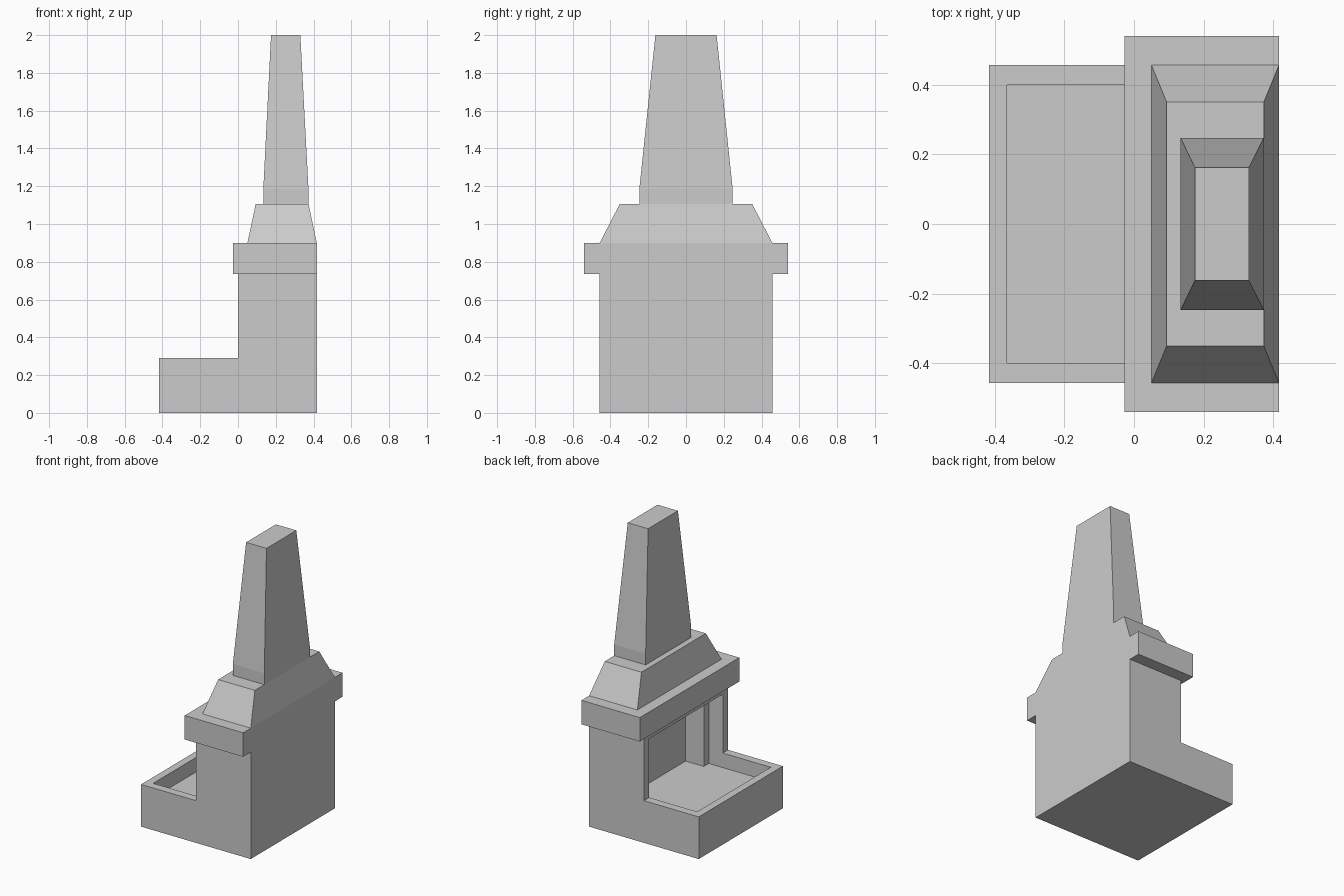
import bpy, bmesh

if "Cube" in bpy.data.objects:
    bpy.data.objects.remove(bpy.data.objects["Cube"])


def make_object(name, bm):
    bmesh.ops.recalc_face_normals(bm, faces=bm.faces[:])
    mesh = bpy.data.meshes.new(name)
    bm.to_mesh(mesh)
    bm.free()
    obj = bpy.data.objects.new(name, mesh)
    bpy.context.collection.objects.link(obj)
    return obj


def loft(name, rings):
    """Stack rectangles (x0, x1, half_y, z) and skin them, capped at both ends."""
    bm = bmesh.new()
    loops = [[bm.verts.new(p) for p in ((x0, -h, z), (x1, -h, z), (x1, h, z), (x0, h, z))]
             for x0, x1, h, z in rings]
    for lo, hi in zip(loops, loops[1:]):
        for i in range(4):
            j = (i + 1) % 4
            bm.faces.new((lo[i], lo[j], hi[j], hi[i]))
    bm.faces.new(loops[0][::-1])
    bm.faces.new(loops[-1])
    return make_object(name, bm)


def extrude_y(name, profile, half_y):
    """Extrude an x-z profile symmetrically along y."""
    bm = bmesh.new()
    face = bm.faces.new([bm.verts.new((x, -half_y, z)) for x, z in profile])
    ext = bmesh.ops.extrude_face_region(bm, geom=[face])["geom"]
    bmesh.ops.translate(bm, vec=(0, 2 * half_y, 0),
                        verts=[v for v in ext if isinstance(v, bmesh.types.BMVert)])
    return make_object(name, bm)


def cut(target, name, x0, x1, half_y, z0, z1):
    cutter = loft(name, [(x0, x1, half_y, z0), (x0, x1, half_y, z1)])
    cutter.hide_render = True
    cutter.display_type = 'WIRE'
    mod = target.modifiers.new(name, 'BOOLEAN')
    mod.operation = 'DIFFERENCE'
    mod.solver = 'EXACT'
    mod.object = cutter


BACK = 0.417

# Firebox with the low hearth in front of it
body = extrude_y("firebox_and_hearth",
                 [(-BACK, 0), (BACK, 0), (BACK, 0.735), (0, 0.735), (0, 0.29), (-BACK, 0.29)],
                 0.457)

# Sunken hearth tray plus outer opening, then the narrower inner firebox
cut(body, "opening_cutter", -0.365, 0.107, 0.40, 0.19, 0.694)
cut(body, "inner_firebox_cutter", 0.0, 0.245, 0.346, 0.19, 0.64)

# Mantel, sloped hood and tapered chimney as one stepped stack
loft("mantel_and_chimney", [
    (-0.027, BACK, 0.54, 0.735), (-0.027, BACK, 0.54, 0.90),   # mantel
    (0.05, BACK, 0.457, 0.90), (0.094, 0.373, 0.35, 1.107),    # hood
    (0.134, 0.373, 0.247, 1.107), (0.134, 0.373, 0.247, 1.185),  # chimney foot
    (0.175, 0.33, 0.162, 2.0),                                 # chimney top
])
